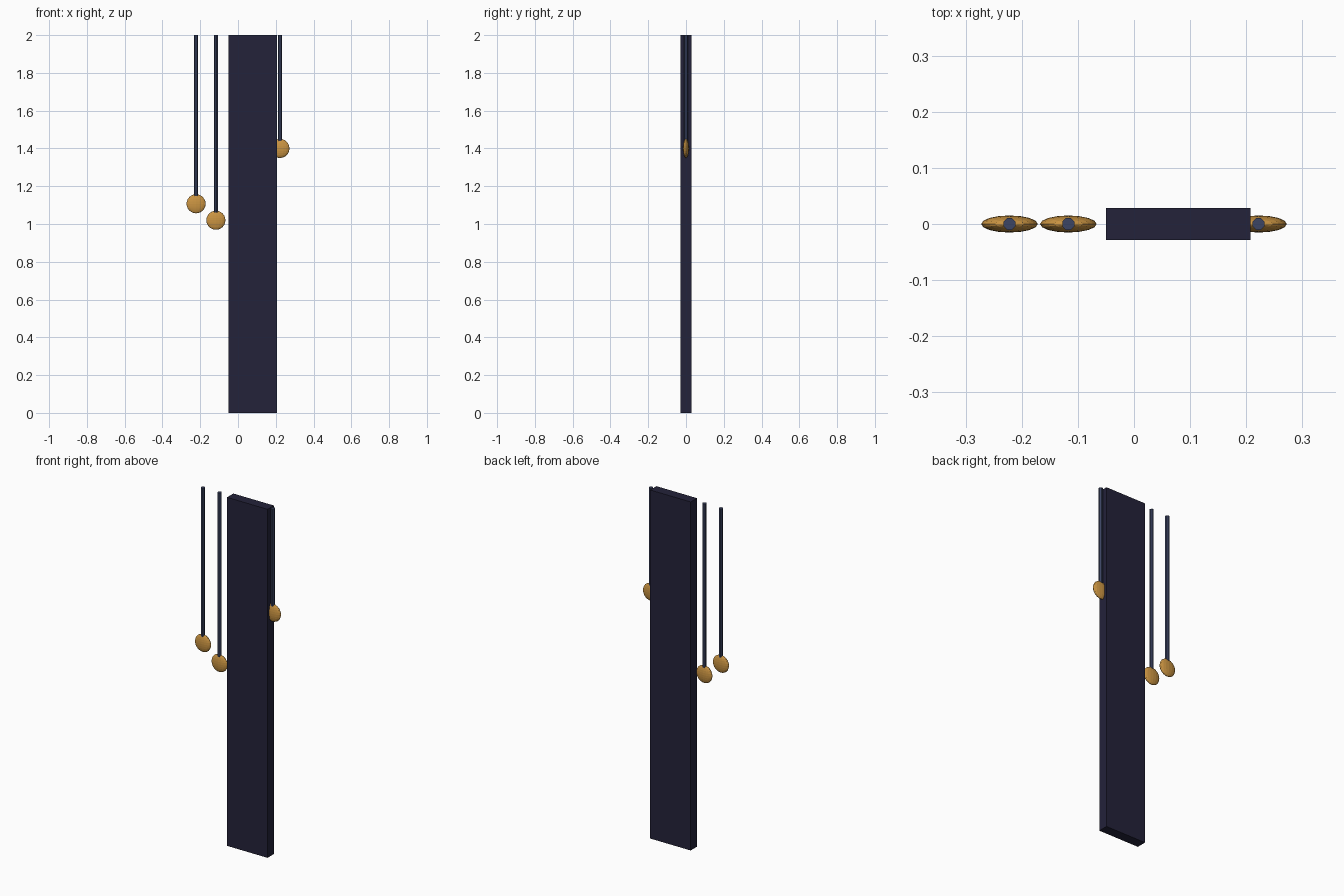
import bpy
import math

if "Cube" in bpy.data.objects:
    bpy.data.objects.remove(bpy.data.objects["Cube"])


def material(name, rgb):
    m = bpy.data.materials.new(name)
    m.diffuse_color = (*rgb, 1.0)
    m.use_nodes = True
    m.node_tree.nodes["Principled BSDF"].inputs["Base Color"].default_value = m.diffuse_color
    return m


navy = material("dark navy", (0.017, 0.016, 0.042))
steel = material("blue steel", (0.045, 0.058, 0.125))
brass = material("brass", (0.60, 0.30, 0.055))


def finish(name, mat, scale=(1, 1, 1)):
    ob = bpy.context.object
    ob.name = name
    ob.scale = scale
    bpy.ops.object.transform_apply(location=False, rotation=False, scale=True)
    ob.data.materials.append(mat)
    return ob


# Tall flat slab
bpy.ops.mesh.primitive_cube_add(size=1, location=(0.079, 0, 1))
finish("slab", navy, (0.257, 0.057, 2))

# Hanging rods, each ending in a flattened disc-like bob
BOB_R = 0.0505
for label, x, z in (("outer_left", -0.222, 1.107),
                    ("inner_left", -0.117, 1.02),
                    ("right", 0.222, 1.40)):
    bottom = z + 0.04
    bpy.ops.mesh.primitive_cylinder_add(vertices=8, radius=0.0115, depth=2 - bottom,
                                        location=(x, 0, (2 + bottom) / 2),
                                        rotation=(0, 0, math.pi / 8))
    finish(label + "_rod", steel)
    bpy.ops.mesh.primitive_uv_sphere_add(segments=16, ring_count=12, radius=BOB_R,
                                         location=(x, 0, z))
    finish(label + "_bob", brass, (1, 0.3, 1))
